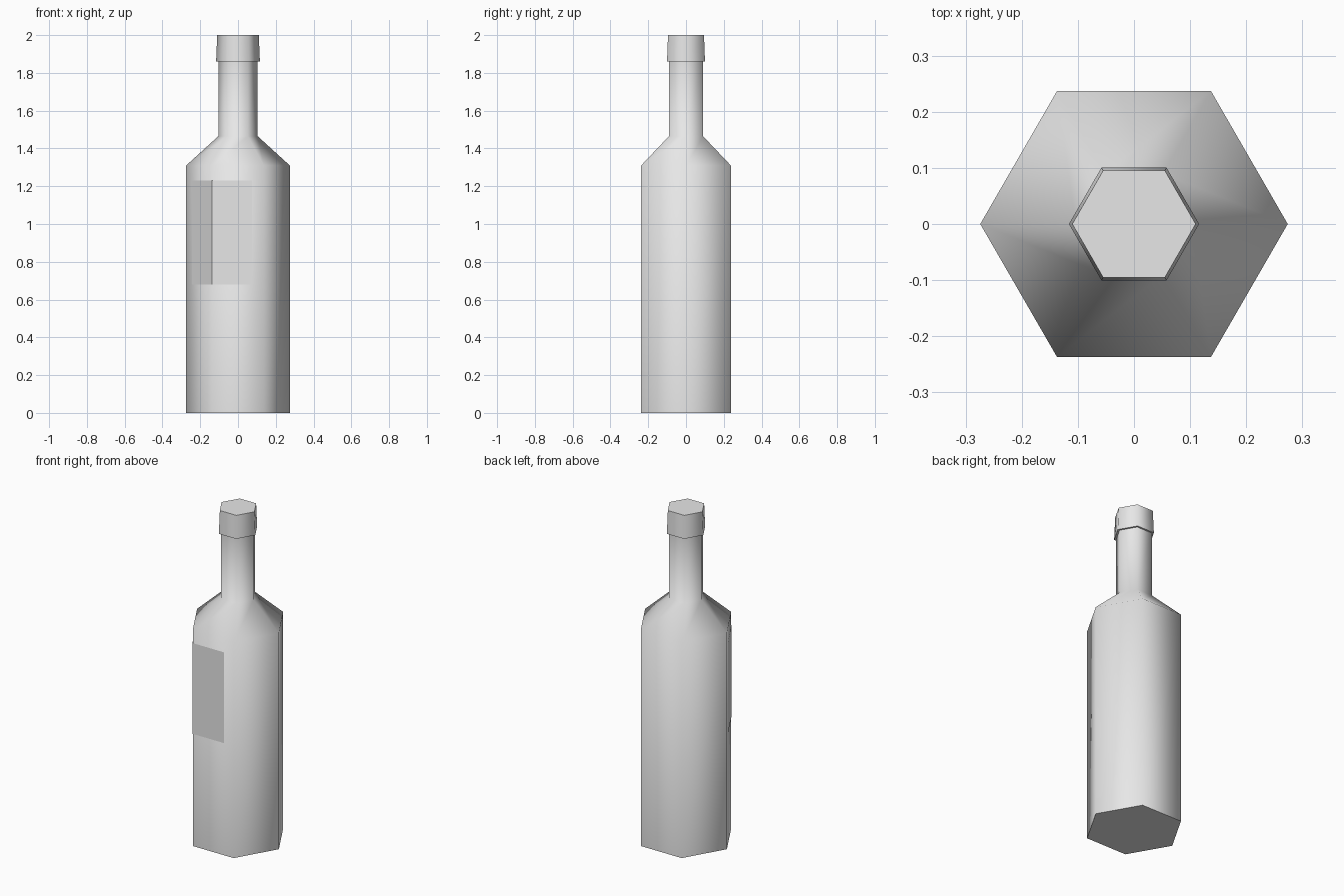
import bpy
import bmesh
from math import cos, sin, pi, radians
from mathutils import Vector

SIDES = 6

cube = bpy.data.objects.get("Cube")
if cube:
    bpy.data.objects.remove(cube, do_unlink=True)


def make_material(name, color):
    mat = bpy.data.materials.new(name)
    mat.use_nodes = True
    mat.diffuse_color = color
    mat.node_tree.nodes["Principled BSDF"].inputs["Base Color"].default_value = color
    return mat


def finish(bm, name, mat, angle):
    mesh = bpy.data.meshes.new(name)
    bm.to_mesh(mesh)
    bm.free()
    mesh.materials.append(mat)
    obj = bpy.data.objects.new(name, mesh)
    bpy.context.collection.objects.link(obj)
    bpy.ops.object.select_all(action='DESELECT')
    obj.select_set(True)
    bpy.context.view_layer.objects.active = obj
    bpy.ops.object.shade_smooth_by_angle(angle=radians(angle))
    return obj


def corner(radius, i, z):
    a = 2 * pi * i / SIDES
    return Vector((radius * cos(a), radius * sin(a), z))


def lathe(name, profile, mat, angle):
    """Six-sided solid through (radius, height) pairs, closed at both ends."""
    bm = bmesh.new()
    rings = [[bm.verts.new(corner(r, i, z)) for i in range(SIDES)] for r, z in profile]
    for low, high in zip(rings, rings[1:]):
        for i in range(SIDES):
            j = (i + 1) % SIDES
            bm.faces.new((low[i], low[j], high[j], high[i]))
    bm.faces.new(rings[0][::-1])
    bm.faces.new(rings[-1])
    return finish(bm, name, mat, angle)


glass = make_material("light grey", (0.8, 0.8, 0.8, 1))

# Body, shoulder and neck
BODY_R = 0.274
lathe("bottle", [(BODY_R, 0), (BODY_R, 1.31), (0.104, 1.465), (0.104, 1.88)], glass, 65)

# Slightly tapered cap
lathe("cap", [(0.116, 1.86), (0.11, 2.0)], glass, 65)

# Label folded around the front corner on the -x side
bm = bmesh.new()
fold = corner(BODY_R + 0.002, 4, 0)
ends = [fold.lerp(corner(BODY_R + 0.002, i, 0), 0.77) for i in (3, 5)]
columns = [[bm.verts.new((p.x, p.y, z)) for z in (0.68, 1.23)] for p in (ends[0], fold, ends[1])]
for a, b in zip(columns, columns[1:]):
    bm.faces.new((a[0], b[0], b[1], a[1]))
finish(bm, "label", glass, 30)
